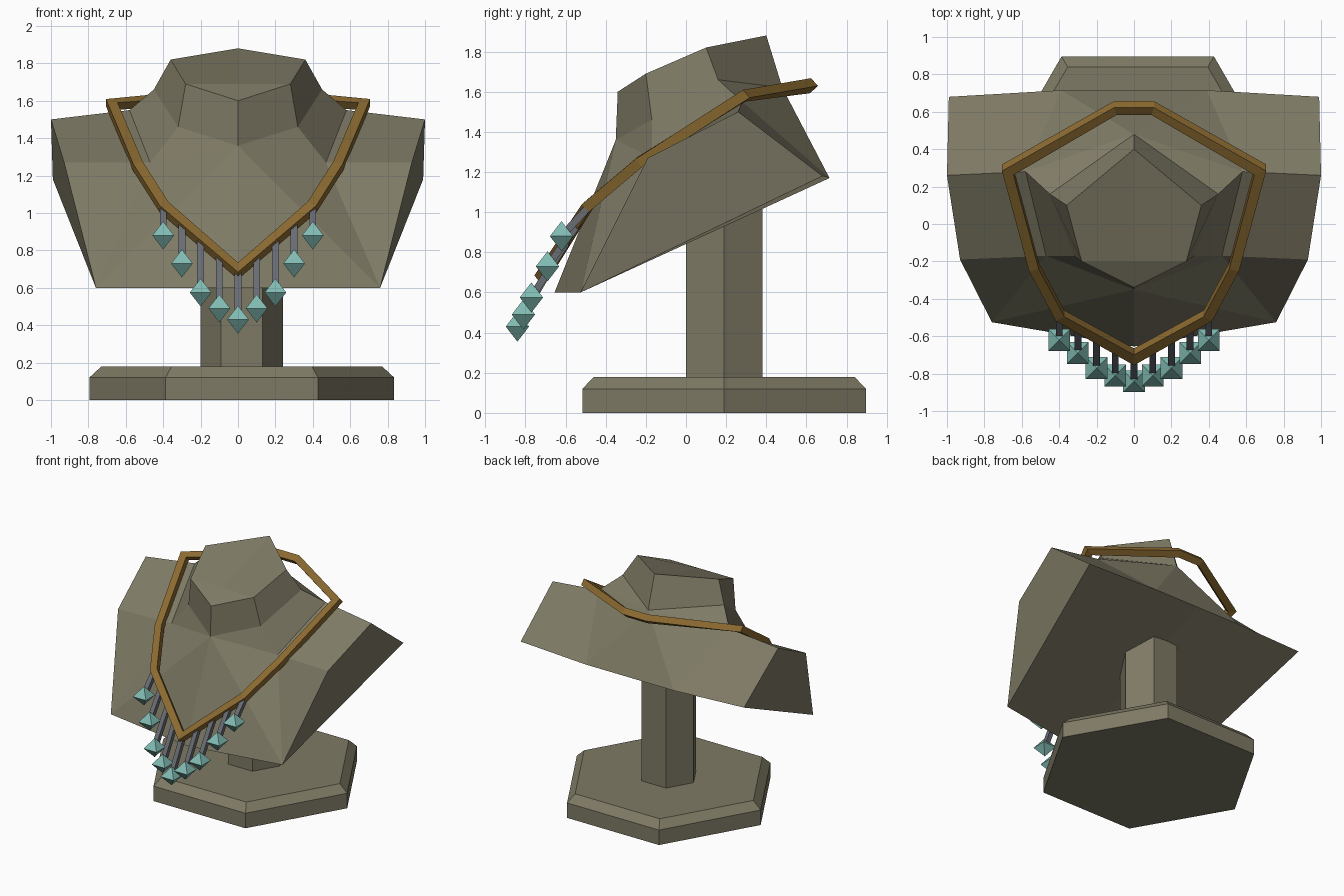
import bpy, bmesh, math
from mathutils import Vector

if "Cube" in bpy.data.objects:
    bpy.data.objects.remove(bpy.data.objects["Cube"])


def material(name, rgb):
    m = bpy.data.materials.new(name)
    m.diffuse_color = (*rgb, 1)
    m.use_nodes = True
    m.node_tree.nodes["Principled BSDF"].inputs["Base Color"].default_value = m.diffuse_color
    return m


STONE = material("stone", (0.21, 0.195, 0.13))
GOLD = material("gold", (0.26, 0.145, 0.03))
STEEL = material("steel", (0.14, 0.15, 0.17))
TEAL = material("teal", (0.22, 0.5, 0.45))


def make(name, verts, faces, mat, mirror=False):
    me = bpy.data.meshes.new(name)
    me.from_pydata([tuple(v) for v in verts], [], faces)
    me.materials.append(mat)
    ob = bpy.data.objects.new(name, me)
    bpy.context.collection.objects.link(ob)
    if mirror:
        mod = ob.modifiers.new("mirror", "MIRROR")
        mod.use_clip = True
    bm = bmesh.new()
    bm.from_mesh(me)
    if not mirror:
        bmesh.ops.recalc_face_normals(bm, faces=bm.faces)
    bm.to_mesh(me)
    bm.free()
    return ob


def loft(name, rings, mat, closed=False):
    """Join equal rings of points; cap the ends unless closed."""
    n, k = len(rings[0]), len(rings)
    faces = []
    for r in range(k if closed else k - 1):
        a, b = r * n, (r + 1) % k * n
        faces += [(a + i, a + (i + 1) % n, b + (i + 1) % n, b + i) for i in range(n)]
    if not closed:
        faces += [tuple(range(n)), tuple(range((k - 1) * n, k * n))]
    return make(name, [p for r in rings for p in r], faces, mat)


def hexagon(r, z):
    return [Vector((0.02 + r * math.cos(i * math.pi / 3),
                    0.19 + r * math.sin(i * math.pi / 3), z)) for i in range(6)]


# Stand
loft("base", [hexagon(0.815, 0), hexagon(0.815, 0.12), hexagon(0.75, 0.18)], STONE)
loft("post", [hexagon(0.22, 0.17), hexagon(0.22, 1.2)], STONE)

# Bust: right half, mirrored
P = dict(
    T0=(0, .40, 1.88), T1=(.36, .10, 1.82), T2=(.28, -.20, 1.69), T3=(0, -.34, 1.60),
    M=(0, -.20, 1.69),                                             # neck top
    R0=(0, .48, 1.62), S1=(.45, .16, 1.66), S2=(.32, -.17, 1.46), F2=(0, -.35, 1.36),
    Q=(.58, .28, 1.55), P=(.47, -.17, 1.27),                       # collar
    A=(1, .26, 1.50), C=(.93, -.19, 1.27), B=(.99, .68, 1.18),     # shoulder
    D=(.76, -.525, .60), E=(0, -.655, .60),                        # chest hem
    K=(.39, .715, 1.17), L=(0, .715, 1.17))                        # back hem
names = list(P)
faces = ["M T2 T1 T0", "M T3 T2", "T3 F2 S2 T2", "T2 S2 S1 T1", "T1 S1 R0 T0",
         "S2 P Q S1", "S1 Q R0", "P C A Q", "P D C", "F2 P S2", "F2 D P", "F2 E D",
         "A B K Q", "Q K R0", "R0 K L", "D B A C", "E L K B D"]
make("bust", list(P.values()),
     [tuple(names.index(v) for v in f.split()) for f in faces], STONE, mirror=True)

# Necklace band: square section swept with mitred corners
half = [(.10, .62, 1.63), (.675, .29, 1.58), (.535, -.23, 1.25), (.395, -.49, 1.03)]
path = [Vector(p) for p in half + [(0, -.71, .69)]]
path += [Vector((-x, y, z)) for x, y, z in reversed(half)]
up = Vector((0, -.67, .74)).normalized()
rings = []
for i, p in enumerate(path):
    d0 = (p - path[i - 1]).normalized()
    d1 = (path[(i + 1) % len(path)] - p).normalized()
    side = (d0 + d1).normalized().cross(up).normalized()
    w = 0.027 / max(0.5, abs(side.dot(d0.cross(up).normalized())))
    rings.append([p + side * (a * w) + up * (b * 0.026)
                  for a, b in ((-1, -1), (1, -1), (1, 1), (-1, 1))])
loft("necklace_band", rings, GOLD, closed=True)


# Hanging rods and drop stones
def pendant(x, y, z):
    t = abs(x) / 0.395
    top = Vector((x, -.70 + .22 * t, .69 + .34 * t))
    stone = Vector((x, y, z))
    d = (stone - top).normalized()
    u = Vector((1, 0, 0))
    v = d.cross(u)
    sq = [(-1, -1), (1, -1), (1, 1), (-1, 1)]
    loft("pendant_rod", [[c + (u * a + v * b) * 0.018 for a, b in sq]
                         for c in (top, stone)], STEEL)
    s = [stone + Vector((a * .058, b * .058, 0)) for a, b in sq]
    s += [stone + Vector((0, 0, .075)), stone - Vector((0, 0, .075))]
    make("pendant_stone", s,
         [(i, (i + 1) % 4, k) for i in range(4) for k in (4, 5)], TEAL)


for x, y, z in [(0, -.84, .43), (.1, -.81, .49), (.2, -.77, .575), (.3, -.69, .73), (.4, -.62, .88)]:
    for s in ((1, -1) if x else (1,)):
        pendant(s * x, y, z)
